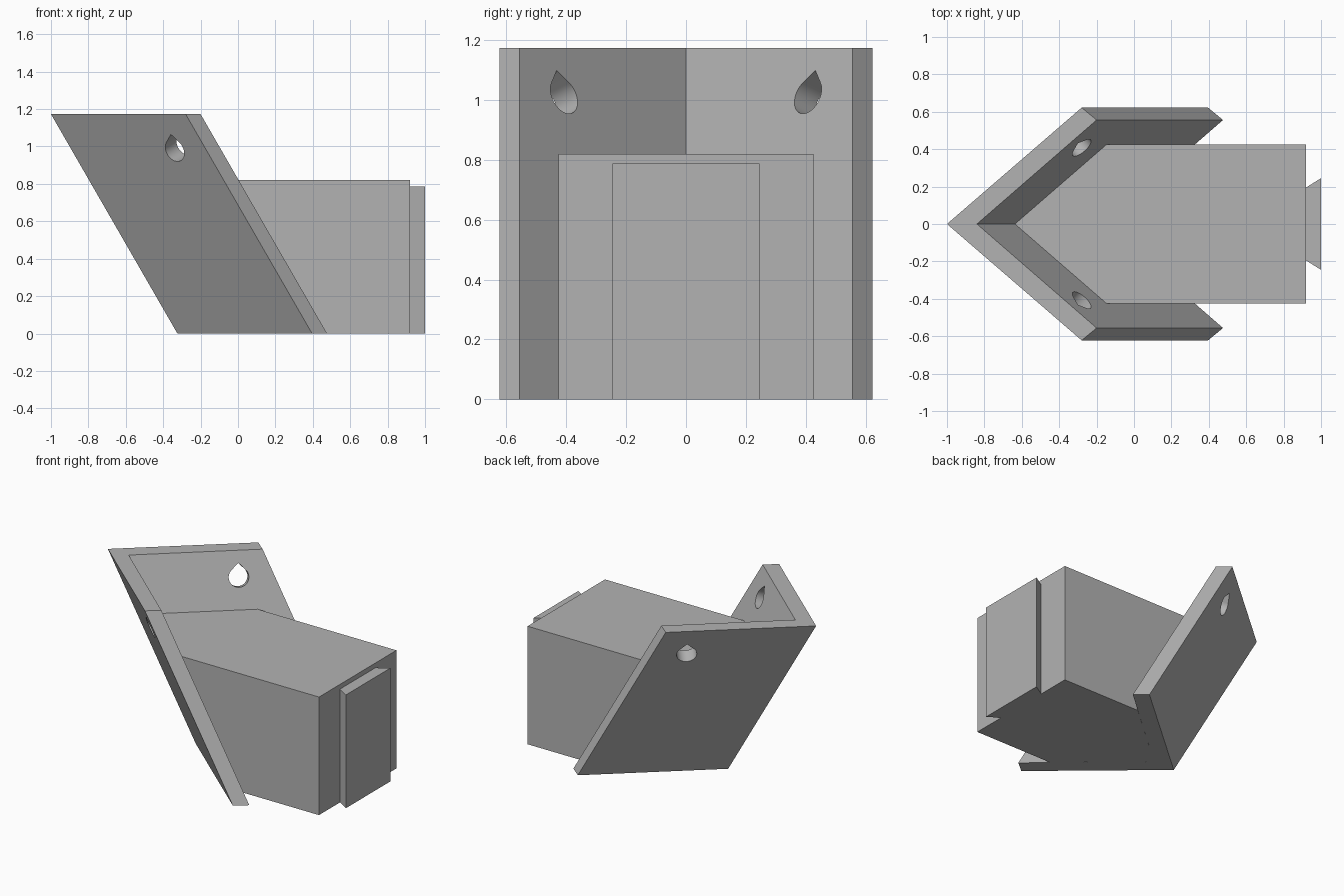
import bpy, bmesh, math
from mathutils import Vector

cube = bpy.data.objects.get("Cube")
if cube:
    bpy.data.objects.remove(cube, do_unlink=True)

HEIGHT = 1.173       # height of the slanted V plate
LEAN = 0.676         # how far its foot sits behind its top
BODY_TOP = 0.82
INNER_TIP = -0.84    # inner fold of the V at the top
INNER_SLOPE = 1.153  # x run per unit of y along the V

grey = bpy.data.materials.new("plain_grey")
grey.use_nodes = True
grey.diffuse_color = (0.45, 0.45, 0.45, 1)
grey.node_tree.nodes["Principled BSDF"].inputs["Base Color"].default_value = (0.45, 0.45, 0.45, 1)


def shift(z):
    return LEAN * (1 - z / HEIGHT)


def loft(name, low, high):
    """Closed solid between two matching outlines."""
    bm = bmesh.new()
    a = [bm.verts.new(p) for p in low]
    b = [bm.verts.new(p) for p in high]
    bm.faces.new(a[::-1])
    bm.faces.new(b)
    n = len(a)
    for i in range(n):
        j = (i + 1) % n
        bm.faces.new((a[i], a[j], b[j], b[i]))
    bmesh.ops.recalc_face_normals(bm, faces=bm.faces)
    mesh = bpy.data.meshes.new(name)
    bm.to_mesh(mesh)
    bm.free()
    mesh.materials.append(grey)
    obj = bpy.data.objects.new(name, mesh)
    bpy.context.collection.objects.link(obj)
    return obj


def at_height(outline, z):
    return [(x, y, z) for x, y in outline]


# Slanted V plate
def v_outline(z):
    half = [(-1.0, 0), (-0.28, -0.622), (-0.2, -0.556), (INNER_TIP, 0)]
    full = half + [(-0.2, 0.556), (-0.28, 0.622)]
    return [(x + shift(z), y, z) for x, y in full]


plate = loft("v_plate", v_outline(0), v_outline(HEIGHT))


# Body block meeting the inside of the V
def body_outline(z):
    tip = INNER_TIP + shift(z)
    w = 0.425
    side = tip + INNER_SLOPE * w
    return at_height([(tip, 0), (side, -w), (0.92, -w), (0.92, w), (side, w)], z)


loft("body_block", body_outline(0), body_outline(BODY_TOP))

# Dovetail rail on the end of the body
rail = [(0.92, -0.195), (1.0, -0.245), (1.0, 0.245), (0.92, 0.195)]
loft("dovetail_rail", at_height(rail, 0), at_height(rail, 0.787))

# Teardrop holes drilled square to each wing of the plate
RADIUS = 0.064
for side, label in ((-1, "right"), (1, "left")):
    along = Vector((0.72, 0.622 * side, 0)).normalized()
    normal = along.cross(Vector((LEAN, 0, -HEIGHT))).normalized()
    up = normal.cross(along).normalized()
    if up.z < 0:
        up = -up
    y, z = 0.407, 1.014
    centre = Vector((INNER_TIP + shift(z) + INNER_SLOPE * y, y * side, z))
    drop = [centre + up * RADIUS * math.sqrt(2)]
    for i in range(37):
        t = math.radians(135 + 270 * i / 36 - 90)
        drop.append(centre + RADIUS * (along * math.sin(t) + up * math.cos(t)))
    cutter = loft(label + "_hole_cutter", [p - normal * 0.2 for p in drop],
                  [p + normal * 0.2 for p in drop])
    cutter.hide_render = True
    cut = plate.modifiers.new(label + "_hole", 'BOOLEAN')
    cut.operation = 'DIFFERENCE'
    cut.solver = 'EXACT'
    cut.object = cutter
    bpy.context.view_layer.objects.active = plate
    plate.select_set(True)
    bpy.ops.object.modifier_apply(modifier=cut.name)
    bpy.data.objects.remove(cutter, do_unlink=True)

# Smooth the round hole walls, keep the flat edges sharp
bpy.ops.object.select_all(action='DESELECT')
plate.select_set(True)
bpy.context.view_layer.objects.active = plate
bpy.ops.object.shade_smooth_by_angle(angle=math.radians(30))
